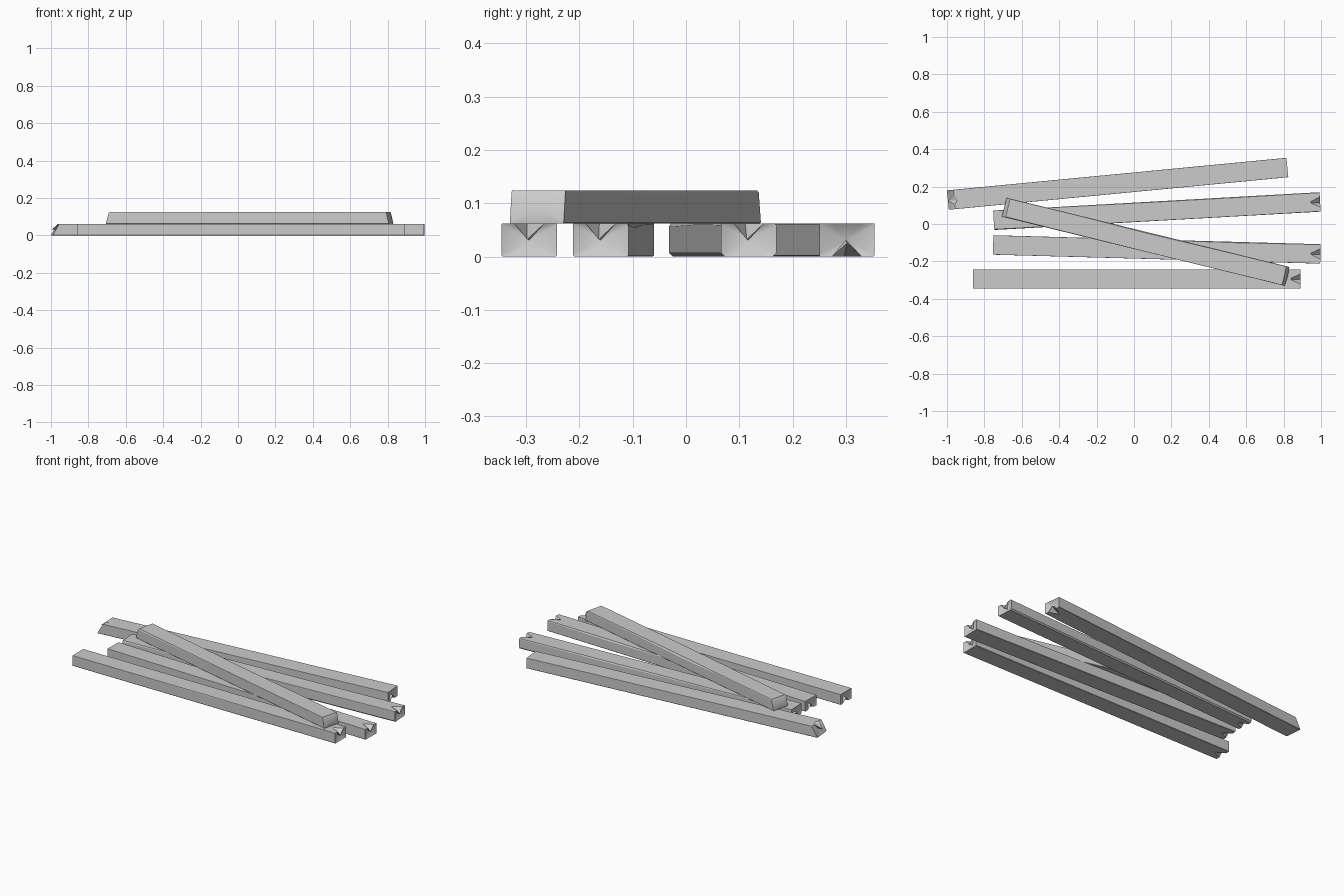
import bpy
from mathutils import Vector

if "Cube" in bpy.data.objects:
    bpy.data.objects.remove(bpy.data.objects["Cube"])

W, H = 0.104, 0.062      # plank width and thickness
GOUGE = 0.05             # how far the broken ends reach in


def plank(name, a, b, z0, top=(0, 0), bottom=(0, 0), slope=(0, 0),
          chip_l=(0,) * 5, chip_r=(0,) * 5, low=0.002, hollow=(0.02, 0.02)):
    """Sawn beam from a to b. top/bottom: notch depth at each end,
    slope: how far the upper edge leans back at each end,
    chip_l/chip_r: worn upper edges along the length."""
    a, b = Vector((*a, z0)), Vector((*b, z0))
    length = (b - a).length
    u = (b - a).normalized()
    v = Vector((-u.y, u.x, 0))
    h = W / 2
    # stations: distance, end index (or None), chip index
    stations = [(0, 0, 0), (GOUGE, None, 0)]
    stations += [(length * f, None, i) for f, i in ((.25, 1), (.5, 2), (.75, 3))]
    stations += [(length - GOUGE, None, 4), (length, 1, 4)]
    verts, faces = [], []
    for d, end, ci in stations:
        t = top[end] if end is not None else 0
        m = bottom[end] if end is not None else 0
        s = (slope[end] if end is not None else 0) * (1 if end == 0 else -1)
        cl, cr = max(chip_l[ci], .001), max(chip_r[ci], .001)
        wn = .028 if end is not None else .004
        section = [(-h + low, 0), (-wn, 0), (0, m), (wn, 0), (h - low, 0),
                   (h, low), (h, H - cl), (h - cl * .6, H),
                   (wn, H), (-.004, H - t), (-wn, H),
                   (-h + cr * .6, H), (-h, H - cr), (-h, low)]
        for y, z in section:
            lean = s * max(0, (z - H * .6) / (H * .4))
            verts.append(a + u * (d + lean) + v * y + Vector((0, 0, z)))
    n = 14
    for k in range(len(stations) - 1):
        for i in range(n):
            j = (i + 1) % n
            faces.append((k * n + i, k * n + j, (k + 1) * n + j, (k + 1) * n + i))
    # hollowed end caps
    for end, k in ((0, 0), (1, len(stations) - 1)):
        c = len(verts)
        d = hollow[0] if end == 0 else length - hollow[1]
        verts.append(a + u * d + Vector((0, 0, H * .5)))
        for i in range(n):
            j = (i + 1) % n
            faces.append((k * n + j, k * n + i, c) if end == 0 else (k * n + i, k * n + j, c))
    # flip so that normals point outward
    faces = [f[::-1] for f in faces]
    mesh = bpy.data.meshes.new(name)
    mesh.from_pydata([tuple(p) for p in verts], [], faces)
    ob = bpy.data.objects.new(name, mesh)
    bpy.context.collection.objects.link(ob)
    bpy.context.view_layer.objects.active = ob
    ob.select_set(True)
    bpy.ops.object.mode_set(mode='EDIT')
    bpy.ops.mesh.select_all(action='SELECT')
    bpy.ops.mesh.normals_make_consistent(inside=False)
    bpy.ops.object.mode_set(mode='OBJECT')
    bpy.ops.object.shade_smooth_by_angle()
    ob.select_set(False)
    return ob


# lower layer, back to front
plank("back_plank", (-.995, .128), (.82, .302), 0, top=(.03, 0), bottom=(0, .025),
      slope=(.035, 0))
plank("second_plank", (-.75, .02), (.995, .118), 0, top=(0, .03), bottom=(.025, 0),
      chip_l=(.002, .004, .006, .006, .004), chip_r=(.006, .004, .002, .002, .003), low=.007)
plank("third_plank", (-.753, -.112), (.997, -.16), 0, top=(0, .03), bottom=(.025, 0),
      chip_l=(.001, .002, .003, .008, .004))
plank("front_plank", (-.86, -.294), (.89, -.294), 0, top=(0, .03), bottom=(.025, 0),
      chip_r=(.001, .001, .004, .001, .001))

# crossing plank resting on top
plank("crossing_plank", (-.694, .09), (.818, -.28), H, slope=(.02, .015),
      chip_l=(.004, .003, .01, .005, .003), chip_r=(.006, .004, .001, .001, .002),
      hollow=(0, -.004))
